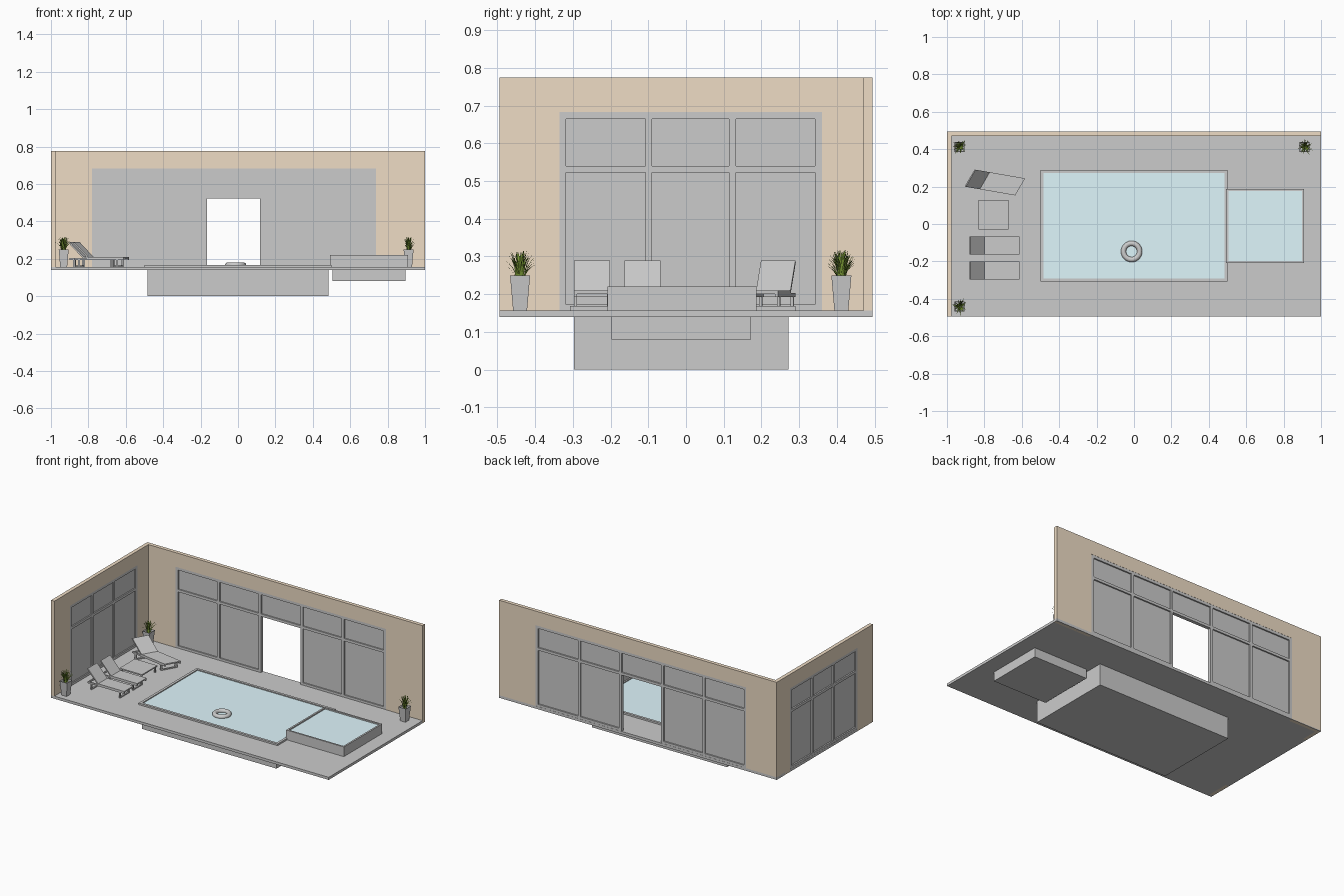
import bpy, bmesh, math, random
from mathutils import Matrix, Vector

if "Cube" in bpy.data.objects:
    bpy.data.objects.remove(bpy.data.objects["Cube"])

random.seed(4)
DECK = 0.157  # height of the terrace surface


def material(name, rgb):
    m = bpy.data.materials.new(name)
    m.diffuse_color = (*rgb, 1)
    m.use_nodes = True
    m.node_tree.nodes["Principled BSDF"].inputs["Base Color"].default_value = m.diffuse_color
    return m


TAN = material("wall_tan", (0.86, 0.72, 0.56))
WATER = material("water_blue", (0.74, 0.93, 0.98))
GREEN = material("leaf_green", (0.22, 0.36, 0.04))


def finish(bm, name, mat=None, matrix=None):
    bmesh.ops.recalc_face_normals(bm, faces=bm.faces)
    me = bpy.data.meshes.new(name)
    bm.to_mesh(me)
    bm.free()
    if matrix:
        me.transform(matrix)
    ob = bpy.data.objects.new(name, me)
    bpy.context.collection.objects.link(ob)
    if mat:
        me.materials.append(mat)
    return ob


def add_box(bm, x0, x1, y0, y1, z0, z1, rot=None):
    m = Matrix.Translation(((x0 + x1) / 2, (y0 + y1) / 2, (z0 + z1) / 2))
    if rot:
        m = m @ rot
    m = m @ Matrix.Diagonal((x1 - x0, y1 - y0, z1 - z0, 1))
    bmesh.ops.create_cube(bm, size=1, matrix=m)


def boxes(name, items, mat=None, matrix=None):
    bm = bmesh.new()
    for b in items:
        add_box(bm, *b)
    return finish(bm, name, mat, matrix)


def shell(name, rect, z0, z1, t, floor=False):
    """Rectangular ring of wall thickness t, optionally with a floor."""
    x0, x1, y0, y1 = rect
    bm = bmesh.new()
    loops = []
    zi = z0 + t if floor else z0
    for d, z in ((0, z0), (0, z1), (t, z1), (t, zi)):
        loops.append([bm.verts.new(c) for c in (
            (x0 + d, y0 + d, z), (x1 - d, y0 + d, z), (x1 - d, y1 - d, z), (x0 + d, y1 - d, z))])
    for k in range(3 if floor else 4):
        a, b = loops[k], loops[(k + 1) % 4]
        for i in range(4):
            j = (i + 1) % 4
            bm.faces.new((a[i], a[j], b[j], b[i]))
    if floor:
        bm.faces.new(loops[0])
        bm.faces.new(loops[3])
    return finish(bm, name)


# Terrace with openings for both basins
deck = boxes("terrace", [(-1, 1, -0.495, 0.495, 0.14, DECK)])
main_rect = (-0.485, 0.485, -0.297, 0.272)
spa_rect = (0.505, 0.895, -0.198, 0.172)
for label, r in (("main_cutter", main_rect), ("spa_cutter", spa_rect)):
    cutter = boxes(label, [(*r, 0.1, 0.2)])
    cutter.hide_render = True
    cutter.hide_viewport = True
    mod = deck.modifiers.new(label, 'BOOLEAN')
    mod.operation = 'DIFFERENCE'
    mod.solver = 'EXACT'
    mod.object = cutter

# Main pool and raised side pool
shell("pool_basin", main_rect, 0, DECK, 0.006, True)
shell("pool_coping", (-0.5, 0.5, -0.307, 0.29), 0.155, 0.168, 0.016)
boxes("pool_water", [(-0.485, 0.485, -0.292, 0.275, 0.157, 0.162)], WATER)
shell("side_pool_basin", spa_rect, 0.08, DECK, 0.006, True)
shell("side_pool_surround", (0.493, 0.908, -0.208, 0.187), 0.155, 0.22, 0.011)
boxes("side_pool_water", [(0.503, 0.898, -0.198, 0.177, 0.207, 0.212)], WATER)

# Swim ring
bpy.ops.mesh.primitive_torus_add(major_radius=0.043, minor_radius=0.014, major_segments=40,
                                 minor_segments=14, location=(-0.013, -0.147, 0.166))
bpy.context.object.name = "swim_ring"
bpy.ops.object.shade_smooth()


def glazed_wall(name, length, opening, bars, door, matrix):
    """Wall along local x with a window opening; y runs through the thickness."""
    a, b = opening
    h, t, top = 0.775, 0.024, 0.683
    boxes(name, [(length[0], a, 0, t, 0.14, h), (b, length[1], 0, t, 0.14, h),
                 (a, b, 0, t, top, h)], TAN, matrix)
    w = 0.009  # half width of a mullion
    edges = [a + w] + bars + [b - w]
    frame, glass = [], []
    for x in edges:
        frame.append((x - w, x + w, 0.001, t - 0.001, DECK, top))
    frame.append((a, b, 0.001, t - 0.001, 0.665, top))
    frame.append((a, b, 0.001, t - 0.001, 0.523, 0.54))
    for i in range(len(edges) - 1):
        x0, x1 = edges[i], edges[i + 1]
        glass.append((x0, x1, 0.009, 0.014, 0.53, 0.67))
        if i != door:
            glass.append((x0, x1, 0.009, 0.014, 0.16, 0.53))
            frame.append((x0, x1, 0.001, t - 0.001, DECK, 0.172))
    boxes(name + "_window_frame", frame, None, matrix)
    boxes(name + "_glass", glass, None, matrix)


glazed_wall("back_wall", (-1, 1), (-0.78, 0.737), [-0.472, -0.174, 0.127, 0.424], 2,
            Matrix.Translation((0, 0.471, 0)))
glazed_wall("left_wall", (-0.495, 0.471), (-0.336, 0.36), [-0.099, 0.123], None,
            Matrix.Translation((-0.976, 0, 0)) @ Matrix.Rotation(math.pi / 2, 4, 'Z'))


def lounger(name, matrix):
    """Sun lounger, head towards -x, standing on local z = 0."""
    bm = bmesh.new()
    add_box(bm, -0.055, 0.134, -0.048, 0.048, 0.044, 0.052)          # seat panel
    for s in (-1, 1):                                               # side rails
        add_box(bm, -0.13, 0.134, s * 0.044 - 0.004, s * 0.044 + 0.004, 0.036, 0.046)
    for x in (-0.105, 0.1):                                         # looped legs
        for s in (-1, 1):
            add_box(bm, x - 0.005, x + 0.005, s * 0.044 - 0.004, s * 0.044 + 0.004, 0, 0.04)
        add_box(bm, x - 0.005, x + 0.005, -0.044, 0.044, 0, 0.007)
    add_box(bm, -0.13, -0.122, -0.044, 0.044, 0.036, 0.046)
    # tilted backrest
    lx, lz = 0.076, 0.082
    half = math.hypot(lx, lz) / 2
    cx, cz = -0.055 - lx / 2, 0.048 + lz / 2
    add_box(bm, cx - half, cx + half, -0.048, 0.048, cz - 0.004, cz + 0.004,
            Matrix.Rotation(math.atan2(lz, lx), 4, 'Y'))
    return finish(bm, name, None, matrix)


lounger("front_lounger", Matrix.Translation((-0.746, -0.249, DECK)))
lounger("middle_lounger", Matrix.Translation((-0.746, -0.115, DECK)))
# the rear one is skewed as well as turned
lounger("rear_lounger", Matrix(((1.01, 0.55, 0, -0.744), (-0.176, 0.95, 0, 0.222),
                                (0, 0, 1, DECK), (0, 0, 0, 1))))

# Low table between the loungers
table = [(-0.832, -0.67, -0.03, 0.127, 0.193, 0.201)]
for x in (-0.826, -0.684):
    for y in (-0.024, 0.113):
        table.append((x, x + 0.008, y, y + 0.008, DECK, 0.194))
boxes("low_table", table)


def planter(name, x, y):
    # square tapered pot with a sunken top
    bm = bmesh.new()
    bmesh.ops.create_cone(bm, cap_ends=True, segments=4, radius1=0.0185 * math.sqrt(2),
                          radius2=0.0265 * math.sqrt(2), depth=0.092,
                          matrix=Matrix.Rotation(math.pi / 4, 4, 'Z'))
    top = max(bm.faces, key=lambda f: f.calc_center_median().z)
    bmesh.ops.inset_region(bm, faces=[top], thickness=0.004)
    bmesh.ops.translate(bm, verts=top.verts, vec=(0, 0, -0.01))
    finish(bm, name + "_pot", None, Matrix.Translation((x, y, DECK + 0.046)))
    # arching tapered leaves
    bm = bmesh.new()
    for i in range(46):
        ang = i * 2.4 + random.uniform(-0.3, 0.3)
        f = (i + 0.5) / 46
        reach = 0.006 + 0.034 * f
        high = 0.076 - 0.036 * f * f + random.uniform(-0.006, 0.004)
        out = Vector((math.cos(ang), math.sin(ang), 0))
        side = Vector((-out.y, out.x, 0))
        base = out * random.uniform(0.0, 0.012)
        rows = []
        for k in range(5):
            s = k / 4
            p = base + out * reach * s ** 1.6 + Vector((0, 0, high * (1.25 * s - 0.25 * s ** 3)))
            wd = 0.0032 * (1 - s) ** 0.6 + 0.0002
            rows.append([bm.verts.new(p - side * wd), bm.verts.new(p + side * wd)])
        for r, q in zip(rows, rows[1:]):
            bm.faces.new((r[0], r[1], q[1], q[0]))
    finish(bm, name + "_leaves", GREEN, Matrix.Translation((x, y, 0.239)))


planter("back_left_planter", -0.932, 0.412)
planter("back_right_planter", 0.912, 0.412)
planter("front_left_planter", -0.932, -0.44)
